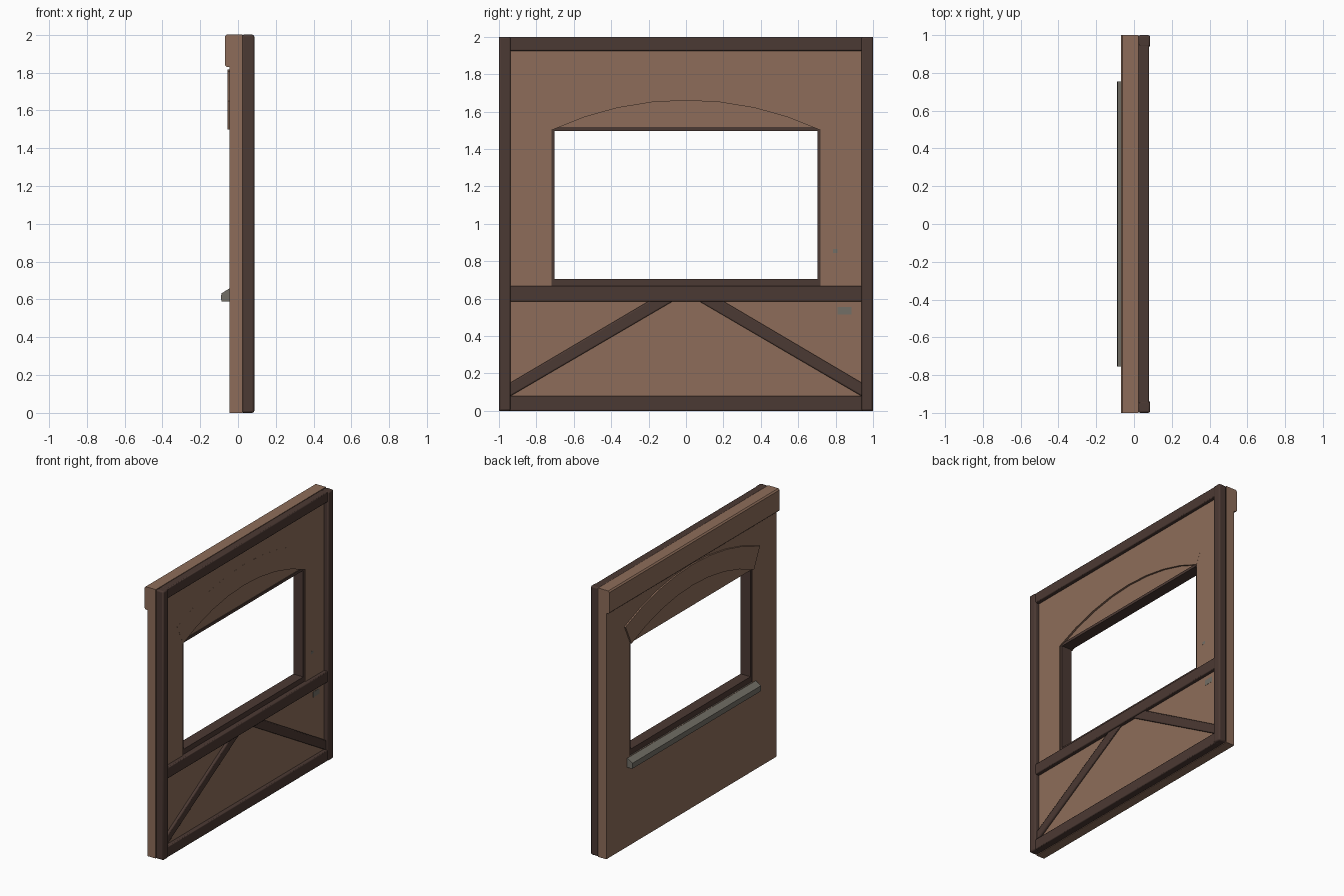
import bpy, bmesh, math

if "Cube" in bpy.data.objects:
    bpy.data.objects.remove(bpy.data.objects["Cube"])


def material(name, rgb):
    m = bpy.data.materials.new(name)
    m.diffuse_color = (*rgb, 1)
    m.use_nodes = True
    m.node_tree.nodes["Principled BSDF"].inputs["Base Color"].default_value = m.diffuse_color
    return m


PLASTER = material("brown plaster", (0.268, 0.152, 0.101))
TIMBER = material("dark timber", (0.071, 0.041, 0.033))
STONE = material("grey stone", (0.168, 0.158, 0.132))


def prism(name, loops, a, b, mat, bevel=0.0, axis='X'):
    """Extrude an outline (plus optional holes) from a to b along an axis.
    Axis X takes (y, z) points, axis Y takes (x, z) points."""
    def put(p):
        return (a, p[0], p[1]) if axis == 'X' else (p[0], a, p[1])
    bm = bmesh.new()
    if len(loops) == 1:
        bm.faces.new([bm.verts.new(put(p)) for p in loops[0]])
    else:
        edges = []
        for loop in loops:
            vs = [bm.verts.new(put(p)) for p in loop]
            edges += [bm.edges.new((vs[i], vs[(i + 1) % len(vs)])) for i in range(len(vs))]
        bmesh.ops.triangle_fill(bm, use_beauty=True, edges=edges)
    res = bmesh.ops.extrude_face_region(bm, geom=bm.faces[:], use_keep_orig=True)
    d = b - a
    bmesh.ops.translate(bm, vec=(d, 0, 0) if axis == 'X' else (0, d, 0),
                        verts=[g for g in res['geom'] if isinstance(g, bmesh.types.BMVert)])
    bmesh.ops.recalc_face_normals(bm, faces=bm.faces[:])
    me = bpy.data.meshes.new(name)
    bm.to_mesh(me)
    bm.free()
    me.materials.append(mat)
    ob = bpy.data.objects.new(name, me)
    bpy.context.collection.objects.link(ob)
    if bevel:
        mod = ob.modifiers.new("soft edges", 'BEVEL')
        mod.width, mod.segments, mod.limit_method = bevel, 2, 'ANGLE'
    return ob


def rect(y0, y1, z0, z1):
    return [(y0, z0), (y1, z0), (y1, z1), (y0, z1)]


def arc(half, z_end, z_mid, n=8):
    """Points of a circular arc from +half to -half."""
    rise = z_mid - z_end
    r = (half * half + rise * rise) / (2 * rise)
    t = math.asin(half / r)
    return [(r * math.sin(t - 2 * t * i / n), z_mid - r + r * math.cos(t - 2 * t * i / n))
            for i in range(n + 1)]


FRONT = 0.052  # plaster surface between the timbers

# Wall with arched opening: full-size back layer, and a front layer between the timbers
inner = arc(0.72, 1.50, 1.66)
opening = [(-0.72, 0.66), (0.72, 0.66)] + inner
prism("wall_back", [rect(-1, 1, 0, 2), opening], -0.045, 0.023, PLASTER)
prism("wall_front", [rect(-0.96, 0.96, 0.03, 1.96), opening], 0.023, FRONT, PLASTER)

# Raised arch band and the recessed panel below it
outer = arc(0.79, 1.65, 1.815)
prism("arch_band", [inner + outer[::-1]], -0.056, FRONT + 0.0005, PLASTER)
prism("arch_panel", [inner], -0.042, FRONT - 0.014, PLASTER)

# Cornice along the top at the back
prism("cornice", [[(-0.07, 1.84), (-0.06, 1.83), (0.0, 1.83), (0.0, 2), (-0.06, 2), (-0.07, 1.99)]],
      -1, 1, PLASTER, axis='Y')

# Stone window sill
prism("window_sill", [[(-0.086, 0.59), (-0.03, 0.59), (-0.03, 0.667), (-0.088, 0.632), (-0.09, 0.60)]],
      -0.755, 0.755, STONE, axis='Y')

# Window lining
prism("window_frame", [rect(-0.72, 0.72, 0.66, 1.517), rect(-0.704, 0.704, 0.705, 1.497)],
      -0.038, FRONT - 0.008, TIMBER)

# Timber framing on the front face
for name, z0, z1 in (("bottom_beam", 0, 0.08), ("middle_rail", 0.585, 0.667), ("top_beam", 1.925, 2)):
    prism(name, [rect(-0.95, 0.95, z0, z1)], 0.0235, 0.08, TIMBER, 0.006)
for side, s in (("left", -1), ("right", 1)):
    prism(side + "_post", [rect(min(s, s * 0.937), max(s, s * 0.937), 0, 2)], 0.0225, 0.086, TIMBER, 0.01)
    prism(side + "_brace", [[(s * 0.945, 0.075), (s * 0.06, 0.592), (s * 0.19, 0.592), (s * 0.945, 0.147)]],
          0.024, 0.069, TIMBER, 0.008)

# Small patches of exposed stone
for i, r in enumerate(((0.81, 0.885, 0.515, 0.555), (0.785, 0.81, 0.845, 0.865))):
    prism(f"exposed_stone_{i + 1}", [rect(*r)], FRONT - 0.005, FRONT + 0.001, STONE)

# Smooth shading with sharp edges kept
bpy.ops.object.select_all(action='SELECT')
bpy.context.view_layer.objects.active = bpy.context.scene.objects[0]
bpy.ops.object.shade_smooth_by_angle(angle=math.radians(35))
